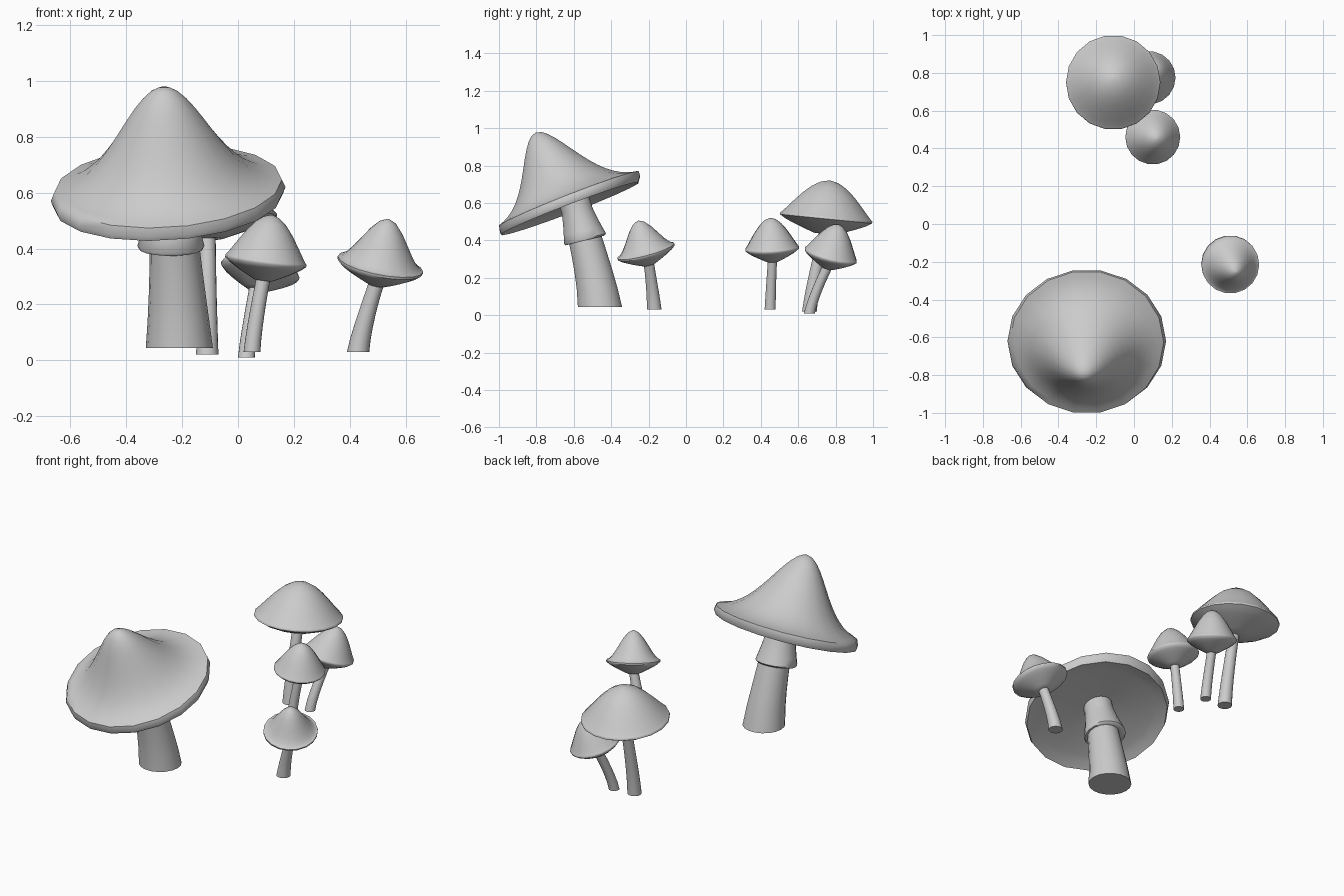
import bpy, math
from mathutils import Vector

if "Cube" in bpy.data.objects:
    bpy.data.objects.remove(bpy.data.objects["Cube"], do_unlink=True)

grey = bpy.data.materials.new("plain_grey")
grey.use_nodes = True
colour = (0.6, 0.6, 0.6, 1)
grey.diffuse_color = colour
grey.node_tree.nodes["Principled BSDF"].inputs["Base Color"].default_value = colour


def loft(name, rings, sides=18):
    """Skin a list of rings, each (centre, radius_x, radius_y, slope_x, slope_y)."""
    verts, faces = [], []
    for centre, radius_x, radius_y, slope_x, slope_y in rings:
        for i in range(sides):
            angle = math.tau * i / sides
            dx, dy = radius_x * math.cos(angle), radius_y * math.sin(angle)
            verts.append(centre + Vector((dx, dy, slope_x * dx + slope_y * dy)))
    for low in range(0, len(verts) - sides, sides):
        for i in range(sides):
            j = (i + 1) % sides
            faces.append((low + i, low + j, low + sides + j, low + sides + i))
    faces.append(tuple(reversed(range(sides))))
    faces.append(tuple(range(len(verts) - sides, len(verts))))
    mesh = bpy.data.meshes.new(name)
    mesh.from_pydata(verts, [], faces)
    mesh.materials.append(grey)
    obj = bpy.data.objects.new(name, mesh)
    bpy.context.collection.objects.link(obj)
    bpy.ops.object.select_all(action='DESELECT')
    obj.select_set(True)
    bpy.context.view_layer.objects.active = obj
    bpy.ops.object.shade_smooth_by_angle(angle=math.radians(50))


def stem(name, base, top, base_radius, top_radius, slope_x, slope_y, steps=6):
    """Curved stem that widens towards the ground and tilts towards the cap."""
    base, top = Vector(base), Vector(top)
    rings = []
    for k in range(steps + 1):
        t = k / steps
        centre = base.lerp(top, t ** 1.25)
        centre.z = base.z + (top.z - base.z) * t
        radius = top_radius + (base_radius - top_radius) * (1 - t) ** 1.5
        rings.append((centre, radius, radius, slope_x * t, slope_y * t))
    loft(name, rings)


def small_mushroom(name, centre, radius, height, power, slope_x, slope_y,
                   base, base_radius, top_radius, steps=9):
    """Cap with a cosine outline (a higher power is more bell shaped) on a stem."""
    centre = Vector(centre)
    axis = Vector((-slope_x, -slope_y, 1))
    depth = height / 2
    outline = []
    # Underside, from the neck out to the brim
    for k in range(2, steps + 1):
        share = k / steps
        outline.append((share, -depth * (1 - share) ** 0.8 - height / 20))
    # Upper side, from the brim in to the tip
    for k in range(steps):
        share = max(math.cos(math.pi / 2 * k / (steps - 1)), 0.03)
        outline.append((share, height * math.cos(math.pi / 2 * share) ** power))
    loft(name + "_cap", [(centre + axis * h, radius * s, radius * s, slope_x, slope_y)
                         for s, h in outline])
    stem(name + "_stem", base, centre - axis * depth * 0.7, base_radius, top_radius,
         slope_x, slope_y)


# Large cap: a bell curve leaning forward over a slanted brim
rings = []
for k in range(2, 11):
    share = k / 10
    rise = 0.05 * math.sqrt(1 - share)
    rings.append((Vector((-0.25, -0.62, 0.57 + rise)), 0.41 * share, 0.37 * share,
                  0.06 * share, 0.38))
rings.append((Vector((-0.25, -0.62, 0.595)), 0.42, 0.38, 0.06, 0.4))
for k in range(14):
    share = 0.97 - k / 14
    bell = math.exp(-(share / 0.53) ** 2)
    centre = Vector((-0.25 - bell / 70, -0.62 - 0.17 * bell, 0.61 + 0.37 * bell))
    rings.append((centre, 0.42 * share, 0.39 * share, 0.06 * (1 - bell),
                  0.4 * (1 - 0.7 * bell)))
loft("large_cap", rings)

# Large stem and its flared collar
stem("large_stem", (-0.21, -0.46, 0.045), (-0.24, -0.6, 0.62), 0.12, 0.08, 0, 0.3)
foot, head = Vector((-0.24, -0.54, 0.4)), Vector((-0.24, -0.6, 0.61))
rings = [(foot, 0.09, 0.09, 0, 0.25), (foot, 0.115, 0.105, 0, 0.25)]
for k in range(6):
    t = k / 5
    radius = 0.08 + 0.04 * (1 - t) ** 1.5
    rings.append((foot.lerp(head, t) + Vector((0, 0, 0.01)), radius, radius * 0.95,
                  0, 0.25))
loft("large_collar", rings)

# Group of small mushrooms
small_mushroom("tall_back", (-0.11, 0.75, 0.525), 0.25, 0.195, 1.1, 0, -0.1,
               (-0.11, 0.66, 0.02), 0.04, 0.03)
small_mushroom("leaning_back", (0.08, 0.775, 0.325), 0.14, 0.16, 1.1, -0.2, -0.25,
               (0.03, 0.66, 0.01), 0.03, 0.026)
small_mushroom("middle", (0.1, 0.46, 0.36), 0.145, 0.16, 1.1, -0.13, 0.05,
               (0.05, 0.45, 0.03), 0.03, 0.025)
small_mushroom("side", (0.51, -0.215, 0.345), 0.153, 0.16, 1.7, -0.18, 0.26,
               (0.43, -0.17, 0.03), 0.04, 0.027)
